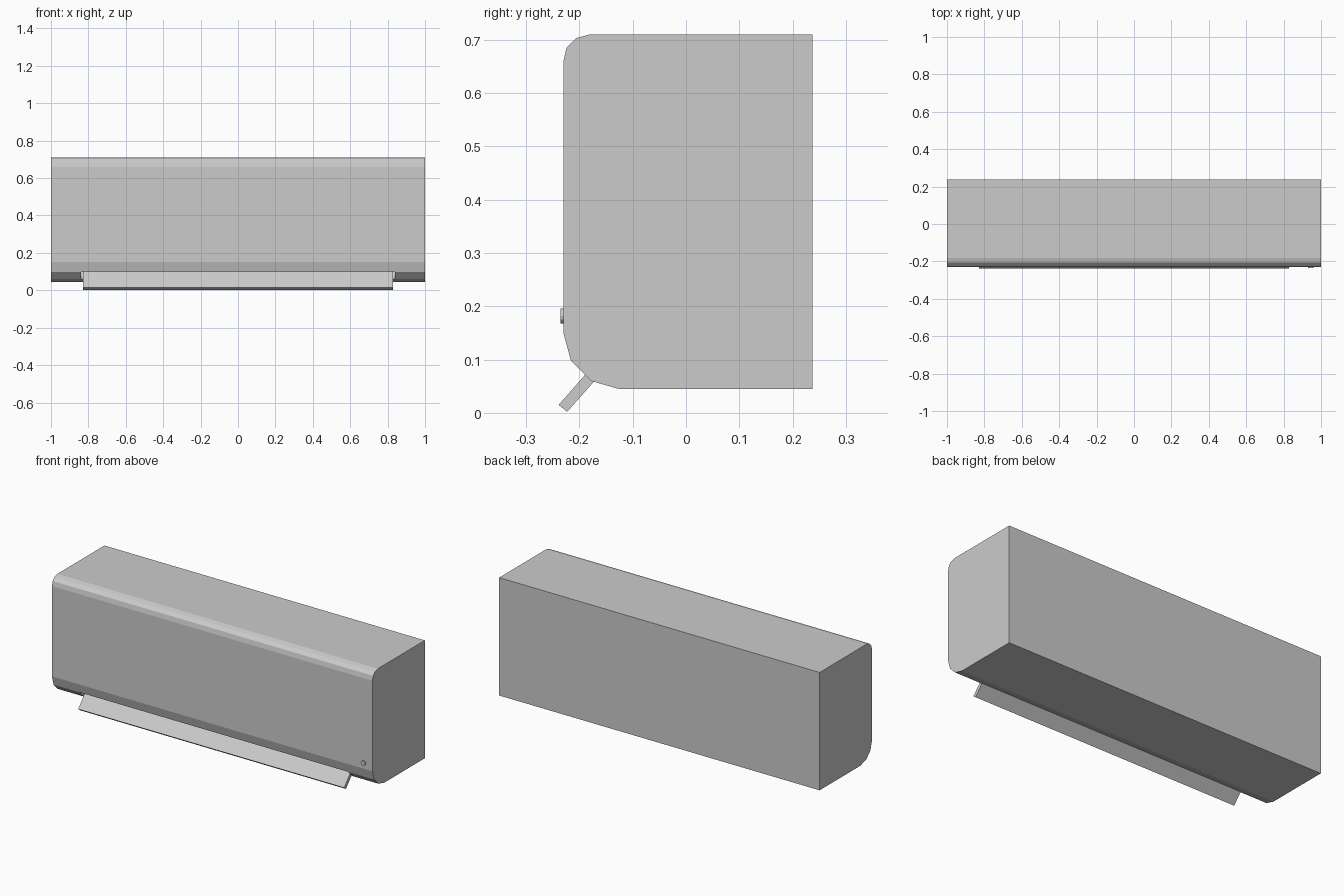
import bpy, bmesh
from mathutils import Matrix

if "Cube" in bpy.data.objects:
    bpy.data.objects.remove(bpy.data.objects["Cube"])


def prism(name, profile, half_width):
    """Extrude a (y, z) profile symmetrically along x."""
    bm = bmesh.new()
    face = bm.faces.new([bm.verts.new((-half_width, y, z)) for y, z in profile])
    ext = bmesh.ops.extrude_face_region(bm, geom=[face])
    verts = [v for v in ext["geom"] if isinstance(v, bmesh.types.BMVert)]
    bmesh.ops.translate(bm, verts=verts, vec=(2 * half_width, 0, 0))
    bmesh.ops.recalc_face_normals(bm, faces=bm.faces)
    return make(name, bm)


def make(name, bm):
    mesh = bpy.data.meshes.new(name)
    bm.to_mesh(mesh)
    bm.free()
    obj = bpy.data.objects.new(name, mesh)
    bpy.context.collection.objects.link(obj)
    return obj


# Wall unit housing with rounded front edges
housing = prism("housing", [
    (0.237, 0.045), (0.237, 0.71),
    (-0.182, 0.71), (-0.207, 0.703), (-0.224, 0.686), (-0.23, 0.66),
    (-0.23, 0.15), (-0.216, 0.098), (-0.178, 0.06), (-0.126, 0.045)], 1.0)

# Air outlet slot through the lower slanted facet
cutter = prism("outlet_cutter", [
    (-0.236, 0.078), (-0.198, 0.04), (-0.128, 0.11), (-0.166, 0.148)], 0.84)
cutter.hide_render = True
cutter.hide_set(True)
cut = housing.modifiers.new("outlet", "BOOLEAN")
cut.operation = "DIFFERENCE"
cut.solver = "EXACT"
cut.object = cutter

# Tilted air flap reaching out of the slot
prism("air_flap", [
    (-0.239, 0.015), (-0.223, 0.002), (-0.143, 0.092), (-0.159, 0.106)], 0.83)

# Small round indicator button
bm = bmesh.new()
bmesh.ops.create_cone(bm, cap_ends=True, segments=12, radius1=0.014,
                      radius2=0.014, depth=0.016,
                      matrix=Matrix.Translation((0.945, -0.228, 0.182))
                      @ Matrix.Rotation(1.5707963, 4, "X"))
make("indicator_button", bm)
